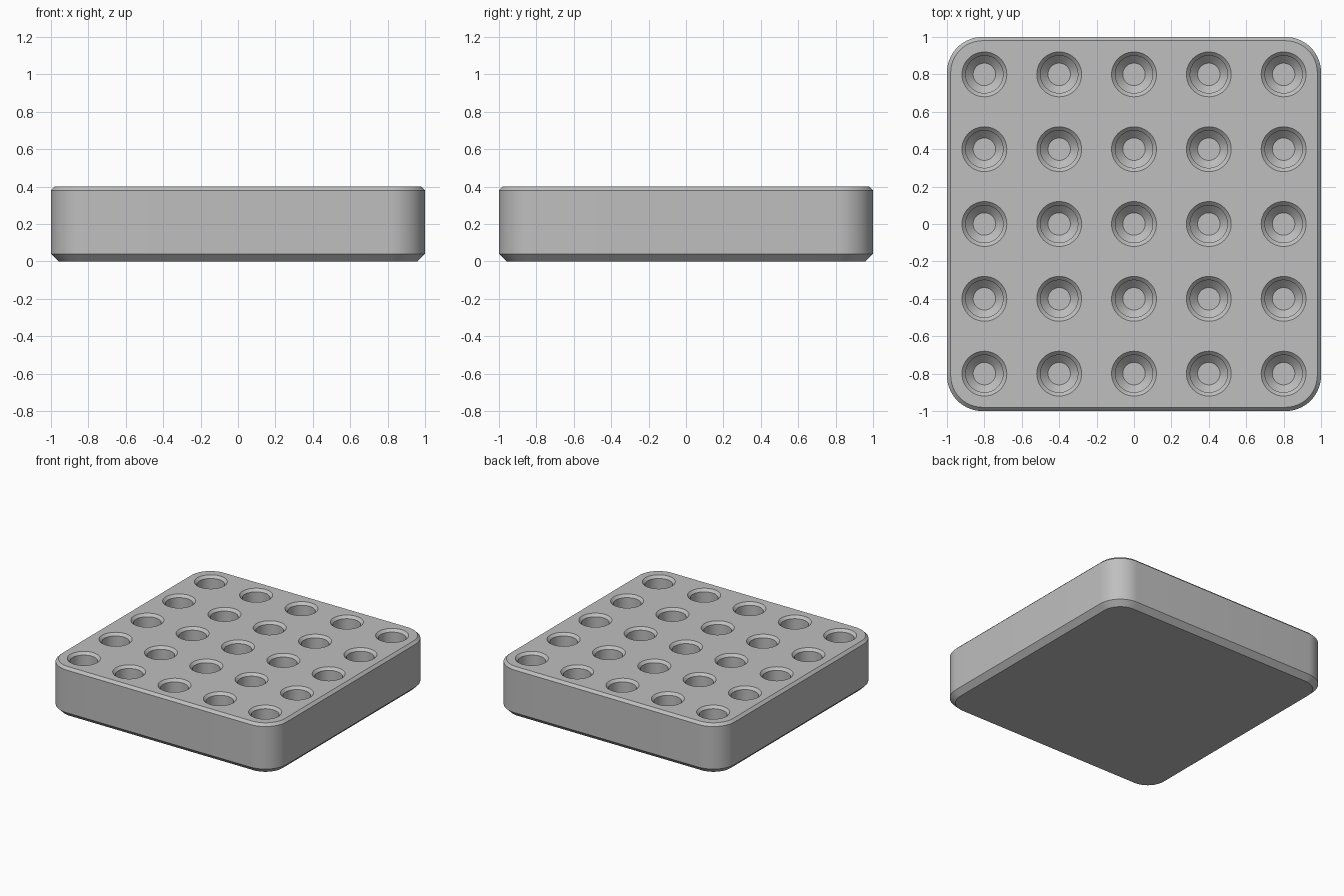
import bpy
import bmesh
from math import cos, sin, pi, radians

if "Cube" in bpy.data.objects:
    bpy.data.objects.remove(bpy.data.objects["Cube"])

HALF, HEIGHT, CORNER = 1.0, 0.4, 0.19
TOP_BEVEL, BASE_BEVEL = 0.02, 0.04
PITCH, HOLE_R, FLOOR_R, FLOOR_Z = 0.4, 0.1, 0.06, 0.08

grey = bpy.data.materials.new("plain grey")
grey.use_nodes = True
grey.diffuse_color = (0.52, 0.52, 0.52, 1)
grey.node_tree.nodes["Principled BSDF"].inputs["Base Color"].default_value = grey.diffuse_color


def circle(radius, cx=0, cy=0, steps=48):
    return [(cx + radius * cos(2 * pi * i / steps), cy + radius * sin(2 * pi * i / steps))
            for i in range(steps)]


def rounded_square(inset, steps=14):
    """Outline of the block, moved inwards by inset."""
    c, r = HALF - CORNER, CORNER - inset
    pts = []
    for k, (sx, sy) in enumerate([(1, 1), (-1, 1), (-1, -1), (1, -1)]):
        for i in range(steps + 1):
            a = (k + i / steps) * pi / 2
            pts.append((sx * c + r * cos(a), sy * c + r * sin(a)))
    return pts


def loft(bm, sections):
    """Closed solid through a stack of (outline, z) sections."""
    rings = [[bm.verts.new((x, y, z)) for x, y in outline] for outline, z in sections]
    n = len(rings[0])
    for low, high in zip(rings, rings[1:]):
        for i in range(n):
            j = (i + 1) % n
            bm.faces.new((low[i], low[j], high[j], high[i]))
    bm.faces.new(rings[0][::-1])
    bm.faces.new(rings[-1])


def make_object(name, bm):
    mesh = bpy.data.meshes.new(name)
    bm.to_mesh(mesh)
    bm.free()
    mesh.materials.append(grey)
    ob = bpy.data.objects.new(name, mesh)
    bpy.context.scene.collection.objects.link(ob)
    return ob


# Block with rounded corners and chamfered top and base
bm = bmesh.new()
loft(bm, [(rounded_square(BASE_BEVEL), 0),
          (rounded_square(0), BASE_BEVEL),
          (rounded_square(0), HEIGHT - TOP_BEVEL),
          (rounded_square(TOP_BEVEL), HEIGHT)])
block = make_object("holder_block", bm)

# Grid of hole cutters: chamfered floor, straight wall, flared rim
over = 0.01
hole = [(FLOOR_R, FLOOR_Z),
        (HOLE_R, FLOOR_Z + HOLE_R - FLOOR_R),
        (HOLE_R, HEIGHT - TOP_BEVEL),
        (HOLE_R + TOP_BEVEL + over, HEIGHT + over)]
bm = bmesh.new()
for ix in range(-2, 3):
    for iy in range(-2, 3):
        loft(bm, [(circle(r, ix * PITCH, iy * PITCH), z) for r, z in hole])
cutter = make_object("hole_cutter", bm)
cutter.hide_render = True

# Cut the holes and keep the result
cut = block.modifiers.new("holes", "BOOLEAN")
cut.operation = "DIFFERENCE"
cut.solver = "EXACT"
cut.object = cutter
graph = bpy.context.evaluated_depsgraph_get()
graph.update()
result = bpy.data.meshes.new_from_object(block.evaluated_get(graph))
block.modifiers.clear()
block.data = result
bpy.data.objects.remove(cutter)

# Smooth curved walls, crisp chamfer edges
for ob in bpy.context.selected_objects:
    ob.select_set(False)
block.select_set(True)
bpy.context.view_layer.objects.active = block
bpy.ops.object.shade_smooth_by_angle(angle=radians(30))
